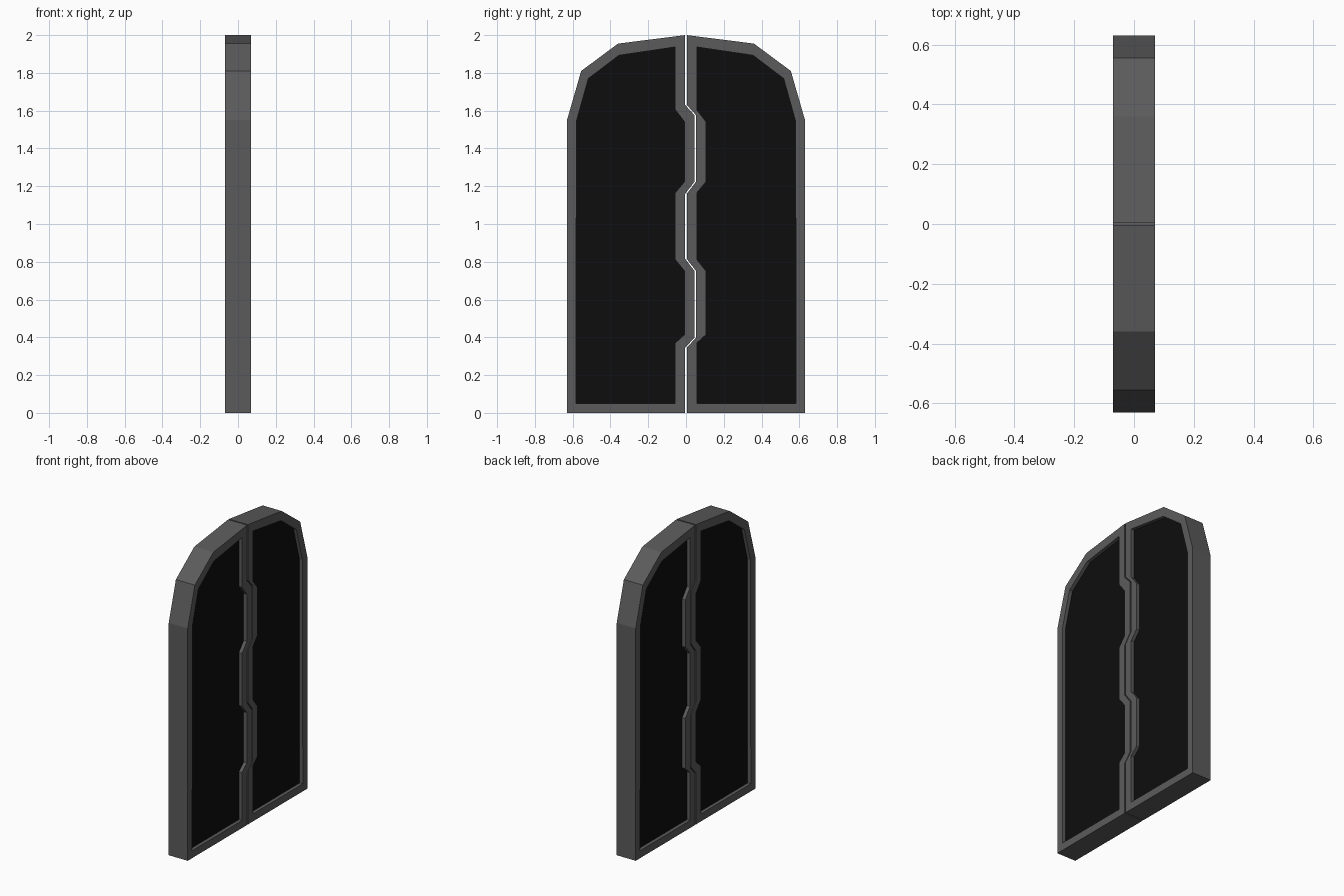
import bpy
import bmesh

if "Cube" in bpy.data.objects:
    bpy.data.objects.remove(bpy.data.objects["Cube"], do_unlink=True)

HALF_DEPTH = 0.07
PANEL_DEPTH = 0.047
GAP = 0.004
STILE = 0.057
NOTCH = 0.05


def make_material(name, value):
    mat = bpy.data.materials.new(name)
    mat.use_nodes = True
    color = (value, value, value, 1)
    mat.diffuse_color = color
    mat.node_tree.nodes["Principled BSDF"].inputs["Base Color"].default_value = color
    return mat


frame_grey = make_material("frame grey", 0.105)
panel_black = make_material("panel black", 0.004)

# Arched outside edge and its inset, from the floor up
ARCH_OUT = [(0.63, 0), (0.63, 1.55), (0.555, 1.81), (0.36, 1.955)]
ARCH_IN = [(0.583, 0.05), (0.58, 1.545), (0.517, 1.77), (0.355, 1.893)]
# Heights where the interlocking seam steps sideways and back
SEAM_OUT = [2.0, 1.63, 1.575, 1.225, 1.16, 0.815, 0.75, 0.40, 0.345, 0]
SEAM_IN = [1.937, 1.605, 1.54, 1.225, 1.165, 0.812, 0.75, 0.415, 0.37, 0.05]
STEPPED = (2, 3, 6, 7)


def outline(arch, seam, offset, side):
    points = [(side * y, z) for y, z in arch]
    for i, z in enumerate(seam):
        points.append((side * offset + (NOTCH if i in STEPPED else 0), z))
    return points


def finish(name, bm, mat):
    bmesh.ops.recalc_face_normals(bm, faces=bm.faces)
    mesh = bpy.data.meshes.new(name)
    bm.to_mesh(mesh)
    bm.free()
    mesh.materials.append(mat)
    bpy.context.collection.objects.link(bpy.data.objects.new(name, mesh))


def loop(bm, points, x):
    return [bm.verts.new((x, y, z)) for y, z in points]


def bridge(bm, a, b):
    for i in range(len(a)):
        j = (i + 1) % len(a)
        bm.faces.new((a[i], a[j], b[j], b[i]))


def make_frame(name, outer, inner):
    bm = bmesh.new()
    rings = [loop(bm, pts, x) for pts, x in (
        (outer, HALF_DEPTH), (inner, HALF_DEPTH),
        (inner, -HALF_DEPTH), (outer, -HALF_DEPTH))]
    for i in range(4):
        bridge(bm, rings[i], rings[(i + 1) % 4])
    finish(name, bm, frame_grey)


def make_panel(name, points):
    bm = bmesh.new()
    front = loop(bm, points, PANEL_DEPTH)
    back = loop(bm, points, -PANEL_DEPTH)
    bridge(bm, front, back)
    bm.faces.new(front)
    bm.faces.new(back)
    finish(name, bm, panel_black)


# Two door leaves, each a raised frame around a recessed panel
for label, side in (("near", -1), ("far", 1)):
    outer = outline(ARCH_OUT, SEAM_OUT, GAP, side)
    inner = outline(ARCH_IN, SEAM_IN, STILE, side)
    make_frame(label + "_door_frame", outer, inner)
    make_panel(label + "_door_panel", inner)
